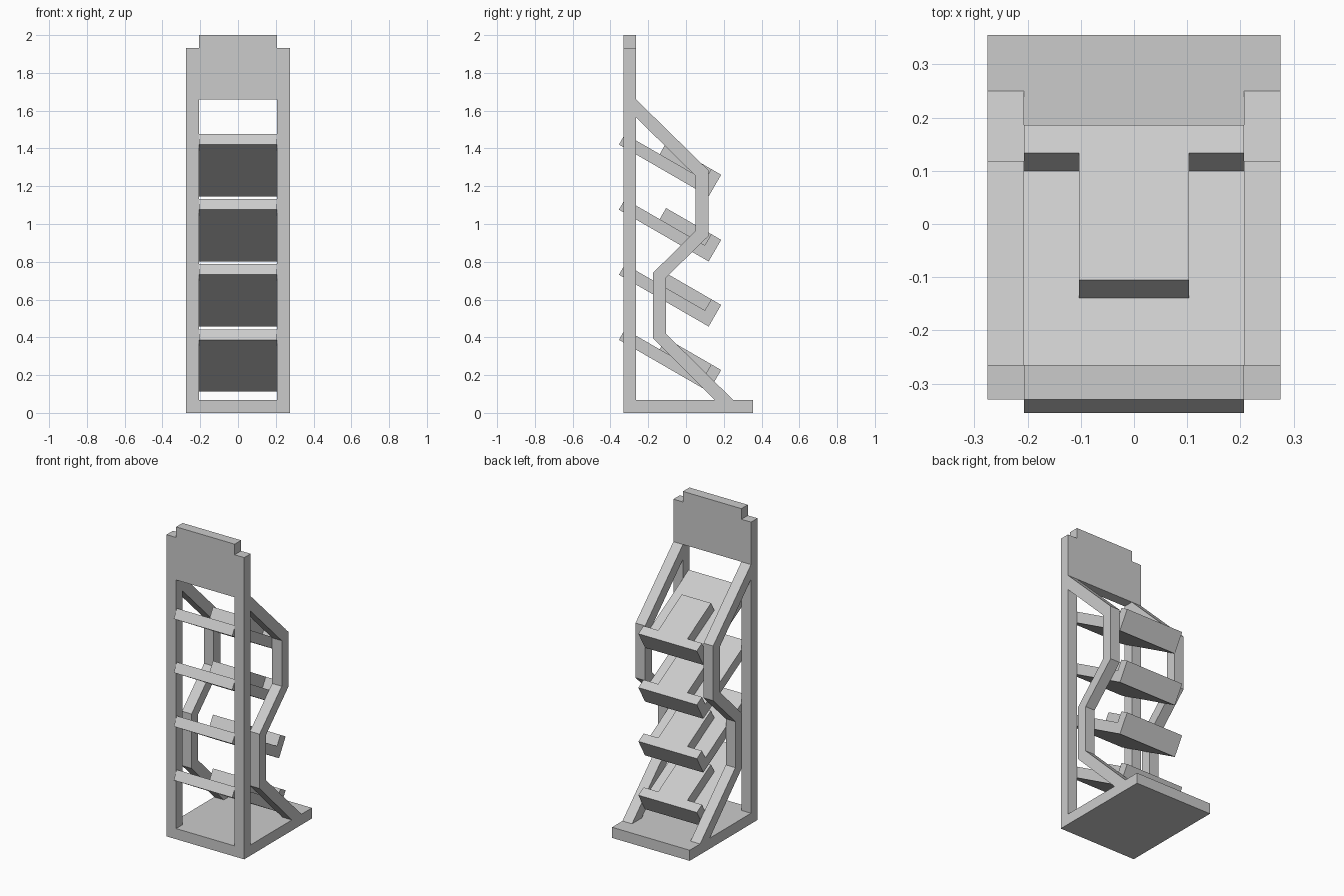
import bpy, bmesh
from math import sin, cos, radians
from mathutils import Vector

cube = bpy.data.objects.get("Cube")
if cube:
    bpy.data.objects.remove(cube, do_unlink=True)

# Single grey finish
grey = bpy.data.materials.new("plain_grey")
grey.use_nodes = True
COLOUR = (0.6, 0.6, 0.6, 1)
grey.diffuse_color = COLOUR
grey.node_tree.nodes["Principled BSDF"].inputs["Base Color"].default_value = COLOUR


def prism(name, points, depth):
    """Extrude a closed outline of 3D points along a depth vector."""
    bm = bmesh.new()
    face = bm.faces.new([bm.verts.new(p) for p in points])
    ext = bmesh.ops.extrude_face_region(bm, geom=[face])
    verts = [v for v in ext["geom"] if isinstance(v, bmesh.types.BMVert)]
    bmesh.ops.translate(bm, verts=verts, vec=Vector(depth))
    bmesh.ops.recalc_face_normals(bm, faces=bm.faces)
    mesh = bpy.data.meshes.new(name)
    bm.to_mesh(mesh)
    bm.free()
    mesh.materials.append(grey)
    obj = bpy.data.objects.new(name, mesh)
    bpy.context.collection.objects.link(obj)
    return obj


W, IN = 0.275, 0.207            # outer and inner half widths
FRONT, POST, BACK = -0.33, -0.265, 0.355
FLOOR = 0.068

# Base slab
prism("base", [(-W, FRONT, 0), (W, FRONT, 0), (W, BACK, 0), (-W, BACK, 0)],
      (0, 0, FLOOR))

# Upright frame: two posts and a stepped header as one outline
half = [(IN, 1.66), (IN, FLOOR), (W, FLOOR), (W, 1.932), (IN, 1.932), (IN, 2)]
outline = half + [(-x, z) for x, z in reversed(half)]
prism("upright_frame", [(x, FRONT, z) for x, z in outline],
      (0, POST - FRONT, 0))

# Zigzag side rails from the header down to the base
outer = [(POST, 1.66), (0.118, 1.285), (0.118, 0.935), (-0.107, 0.715),
         (-0.107, 0.42), (0.25, FLOOR)]
inner = [(0.152, FLOOR), (-0.174, 0.394), (-0.174, 0.742), (0.05, 0.963),
         (0.05, 1.255), (POST, 1.565)]
for side, x in (("left", IN), ("right", -W)):
    prism(side + "_rail", [(x, y, z) for y, z in outer + inner],
          (W - IN, 0, 0))

# Tilted shelves, each with a wide end lip and a central ridge
TILT = radians(30)
LENGTH, THICK, TOP = 0.5485, 0.064, 0.132
LIP, RIDGE = 0.488, 0.212


def tilted_bar(name, z0, u0, u1, v0, v1, half_width):
    """Box in the shelf's own frame: u runs down the slope, v is its normal."""
    corners = [(u0, v0), (u1, v0), (u1, v1), (u0, v1)]
    pts = [(-half_width, -0.355 + u * cos(TILT) + v * sin(TILT),
            z0 - u * sin(TILT) + v * cos(TILT)) for u, v in corners]
    prism(name, pts, (2 * half_width, 0, 0))


for i in range(4):
    z0 = 0.387 + 0.3445 * i
    tag = "_%d" % (i + 1)
    tilted_bar("shelf" + tag, z0, 0, LENGTH, 0, THICK, IN)
    tilted_bar("shelf_lip" + tag, z0, LIP, LENGTH, THICK, TOP, IN)
    tilted_bar("shelf_ridge" + tag, z0, RIDGE, LIP, THICK, TOP, IN / 2)
